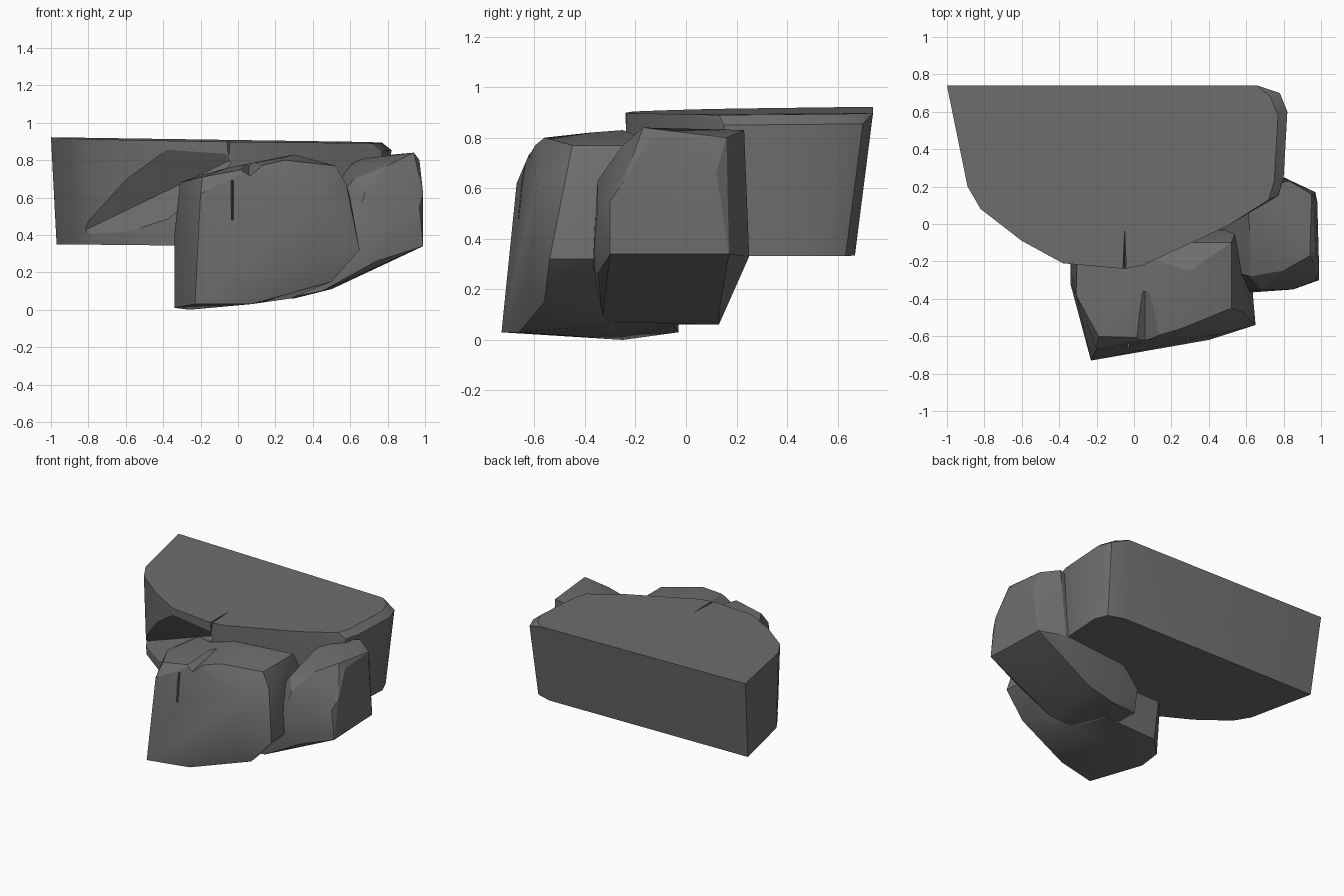
import bpy
import bmesh
from mathutils import Vector

# Remove the default cube only
default_cube = bpy.data.objects.get("Cube")
if default_cube:
    bpy.data.objects.remove(default_cube, do_unlink=True)

# One stone colour
STONE = (.155, .155, .155, 1)
stone_grey = bpy.data.materials.new("stone_grey")
stone_grey.use_nodes = True
stone_grey.diffuse_color = STONE
shader = next(n for n in stone_grey.node_tree.nodes if n.type == 'BSDF_PRINCIPLED')
shader.inputs["Base Color"].default_value = STONE
shader.inputs["Roughness"].default_value = .9


def boulder(name, points):
    """Wrap a chiselled convex stone around its corner points."""
    bm = bmesh.new()
    for point in points:
        bm.verts.new(point)
    hull = bmesh.ops.convex_hull(bm, input=list(bm.verts))
    unused = {v for v in hull["geom_interior"] + hull["geom_unused"]
              if isinstance(v, bmesh.types.BMVert) and v.is_valid}
    bmesh.ops.delete(bm, geom=list(unused), context='VERTS')
    bmesh.ops.recalc_face_normals(bm, faces=list(bm.faces))
    mesh = bpy.data.meshes.new(name)
    bm.to_mesh(mesh)
    bm.free()
    mesh.materials.append(stone_grey)
    stone = bpy.data.objects.new(name, mesh)
    bpy.context.collection.objects.link(stone)
    return stone


def gouge(stone, start, end, opening, width):
    """Cut a wedge-shaped crack that widens from start-end towards the opening."""
    start, end, opening = Vector(start), Vector(end), Vector(opening)
    side = (end - start).cross(opening).normalized() * width
    cutter = boulder("crack_cutter", [start, end, start + opening + side, start + opening - side,
                                      end + opening + side, end + opening - side])
    cutter.hide_render = True
    cut = stone.modifiers.new("crack", 'BOOLEAN')
    cut.operation = 'DIFFERENCE'
    cut.solver = 'EXACT'
    cut.object = cutter
    # Bake the cut so that the cutter can be discarded
    bpy.context.view_layer.update()
    evaluated = stone.evaluated_get(bpy.context.evaluated_depsgraph_get())
    baked = bpy.data.meshes.new_from_object(evaluated)
    stone.modifiers.clear()
    stone.data = baked
    bpy.data.objects.remove(cutter, do_unlink=True)


# Broad slab: a plan outline, gently tilted on top and tapered towards the base
outline = [(-1, .74), (-.89, .2), (-.82, .08), (-.6, -.09), (-.38, -.21), (-.05, -.24), (.05, -.22),
           (.5, -.01), (.77, .15), (.8, .25), (.82, .6), (.78, .7), (.66, .74)]
slab_points = []
for x, y in outline:
    top = .9 - .015 * x + .01 * y
    rounded = x > .7
    slab_points.append((x, y, top - (.04 if rounded else 0)))
    slab_points.append((x * .97, y * .93 - .02 * (y > .5), .34 - .01 * x))
    if rounded:
        slab_points.append((x - .05, y - .02, top))
slab = boulder("back_slab", slab_points)
# Hollow under the front rim, then the crack in the rim
gouge(slab, (-.83, .11, .42), (-.04, -.22, .8), (-.12, -.28, 0), .45)
gouge(slab, (-.05, .03, .92), (-.05, -.3, .8), (0, .1, .3), .03)

# Tall front boulder, leaning back and undercut on its left
front = boulder("front_boulder", [
    # foot
    (-.23, -.73, .03), (-.34, -.32, .01), (-.34, -.17, .03), (-.2, -.03, .03), (-.26, -.25, 0),
    (.07, -.66, .03), (.28, -.3, .06), (.2, -.05, .06),
    # undercut flank
    (.65, -.54, .32), (.5, -.56, .15), (.62, -.2, .32), (.4, -.62, .25),
    # shoulders
    (-.2, -.67, .62), (-.31, -.38, .68), (-.34, -.25, .4), (-.3, -.06, .66), (.45, -.59, .62),
    (.58, -.47, .67), (.6, -.35, .6), (.55, -.03, .6),
    # crown
    (-.19, -.6, .71), (.08, -.61, .76), (-.05, -.4, .76), (.25, -.56, .8), (.27, -.38, .82),
    (.3, -.25, .83), (.52, -.45, .77), (.52, -.1, .77), (-.2, -.1, .72)])
gouge(front, (-.03, -.63, .48), (-.03, -.6, .69), (0, -.15, 0), .025)
gouge(front, (.06, -.36, .77), (.06, -.62, .71), (0, 0, .2), .25)

# Side boulder, wedged under the slab and sloping in to its foot
side = boulder("side_boulder", [
    # foot
    (.3, -.3, .07), (.45, -.33, .1), (.1, -.12, .06), (.08, .1, .07), (.3, .13, .06),
    (.5, .13, .11), (.12, .18, .2),
    # lower flank
    (.99, -.3, .34), (.74, -.35, .26), (.97, .17, .34), (.8, .25, .33), (.57, -.37, .3),
    # upper flank
    (.99, -.25, .62), (.97, -.3, .55), (.68, -.35, .63), (.98, .12, .66), (.85, -.35, .52),
    # crown
    (.94, -.17, .84), (.97, -.14, .8), (.95, .16, .8), (.83, .23, .83), (.6, .18, .8),
    (.8, -.25, .77), (.62, -.28, .7), (.62, -.05, .77)])

# Soft facets with crisp main edges
bpy.ops.object.select_all(action='DESELECT')
for stone in (slab, front, side):
    stone.select_set(True)
    bpy.context.view_layer.objects.active = stone
bpy.ops.object.shade_smooth_by_angle(angle=.45)
